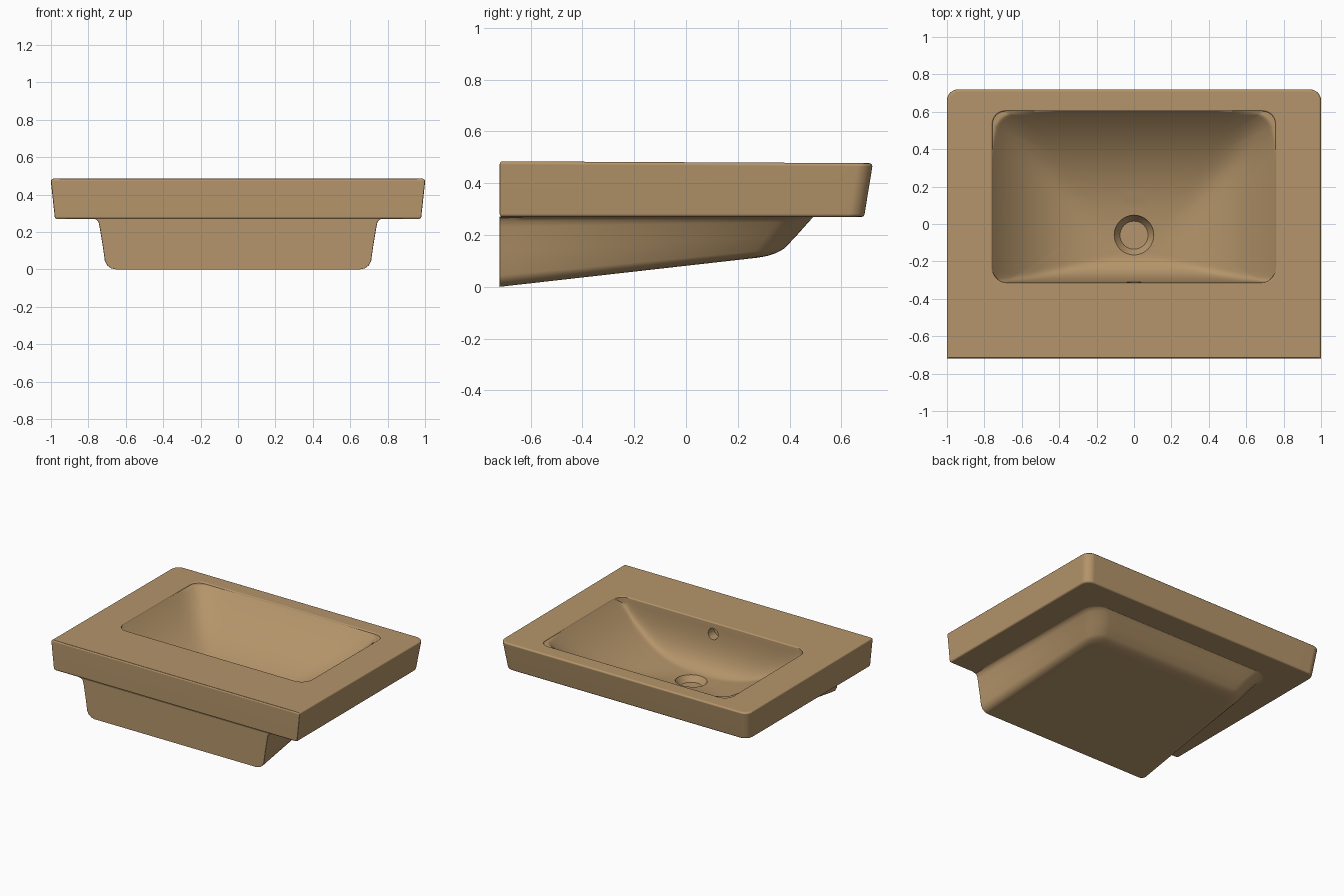
import bpy, bmesh, math

cube = bpy.data.objects.get("Cube")
if cube:
    bpy.data.objects.remove(cube, do_unlink=True)

clay = bpy.data.materials.new("tan_ceramic")
clay.use_nodes = True
tan = (0.46, 0.30, 0.145, 1)
clay.diffuse_color = tan
clay.node_tree.nodes["Principled BSDF"].inputs["Base Color"].default_value = tan

WALL_Y = -0.72      # flat side that meets the wall
SLAB_Z = 0.27       # underside of the slab


def top_z(y):
    return 0.481 - 0.005 * y


def outline(hx, y0, y1, r0, r1, steps=20, arc=8):
    """Rounded rectangle: r0 at the low-y corners, r1 at the high-y corners."""
    corners = [(hx - r0, y0 + r0, r0, -90), (hx - r1, y1 - r1, r1, 0),
               (r1 - hx, y1 - r1, r1, 90), (r0 - hx, y0 + r0, r0, 180)]
    pts = []
    for i, (cx, cy, r, start) in enumerate(corners):
        for k in range(arc + 1):
            a = math.radians(start + 90 * k / arc)
            pts.append((cx + r * math.cos(a), cy + r * math.sin(a)))
        nx, ny, nr, na = corners[(i + 1) % 4]
        end = (nx + nr * math.cos(math.radians(na)), ny + nr * math.sin(math.radians(na)))
        ax, ay = pts[-1]
        for k in range(1, steps):
            f = k / steps
            pts.append((ax + (end[0] - ax) * f, ay + (end[1] - ay) * f))
    return pts


def loft(name, rings):
    """Closed solid through rings of equal point count, capped at both ends."""
    bm = bmesh.new()
    loops = [[bm.verts.new(p) for p in ring] for ring in rings]
    n = len(loops[0])
    for a, b in zip(loops, loops[1:]):
        for i in range(n):
            j = (i + 1) % n
            bm.faces.new((a[i], a[j], b[j], b[i]))
    bm.faces.new(loops[0][::-1])
    bm.faces.new(loops[-1])
    bmesh.ops.recalc_face_normals(bm, faces=bm.faces)
    mesh = bpy.data.meshes.new(name)
    bm.to_mesh(mesh)
    bm.free()
    mesh.materials.append(clay)
    obj = bpy.data.objects.new(name, mesh)
    bpy.context.collection.objects.link(obj)
    return obj


def combine(target, other, operation):
    """Apply a boolean and discard the helper."""
    mod = target.modifiers.new("boolean", 'BOOLEAN')
    mod.operation, mod.solver, mod.object = operation, 'EXACT', other
    bpy.context.view_layer.objects.active = target
    bpy.ops.object.modifier_apply(modifier=mod.name)
    bpy.data.objects.remove(other, do_unlink=True)


# Slab: tapered sides, rounded far corners, softened edges
def slab_ring(t, inset, drop):
    pts = outline(0.98 + 0.02 * t - inset, WALL_Y + min(inset, 0.006),
                  0.69 + 0.03 * t - inset, 0.004, 0.06)
    return [(x, y, SLAB_Z + (top_z(y) - SLAB_Z) * t + drop) for x, y in pts]


E = 0.012
soft = [(E * (1 - math.sin(a)), E * (1 - math.cos(a)))
        for a in (math.radians(d) for d in (0, 30, 60, 90))]
basin = loft("washbasin", [slab_ring(0, i, d) for i, d in soft]
             + [slab_ring(1, i, -d) for i, d in reversed(soft)])


# Underbody: sloping belly whose sides lean in more towards the far end
def belly_ring(t, hx, y1, r):
    pts = []
    for x, y in outline(hx, WALL_Y, y1, 0.004, r):
        v = (y - WALL_Y) / 1.02
        low = 0.115 * v
        pts.append((x * (1 - 0.1 * v * (1 - t)), y, low + (SLAB_Z + 0.002 - low) * t))
    return pts


belly = [(0, 0.655, 0.28, 0.08), (0.02, 0.678, 0.317, 0.09), (0.07, 0.698, 0.35, 0.1),
         (0.16, 0.712, 0.38, 0.11), (0.5, 0.725, 0.43, 0.12), (0.85, 0.741, 0.475, 0.12),
         (0.93, 0.746, 0.485, 0.12), (0.98, 0.757, 0.492, 0.12), (1, 0.778, 0.50, 0.12)]
combine(basin, loft("underbody", [belly_ring(*b) for b in belly]), 'UNION')

# Bowl: scooped floor, steep near the wall side and gentle at the far side
HX, Y0, Y1, FLOOR = 0.757, -0.314, 0.603, 0.15
MID = (Y0 + Y1) / 2


def bowl_z(x, y):
    side = abs(x / HX) ** 3
    far = max(0, (y + 0.25) / (Y1 + 0.25)) ** 3
    u = min(1, max(0, (-0.15 - y) / (-0.15 - Y0)))
    near = 1 - (1 - u ** 2.5) ** 0.4
    depth = (side ** 4 + far ** 4 + near ** 4) ** 0.25
    rim = top_z(y) - 0.009
    return min(rim, FLOOR + (rim - FLOOR) * depth)


COUNT = 36
rings = []
for k in range(1, COUNT + 1):
    s = 1 - (1 - k / COUNT) ** 2
    rings.append([(x * s, MID + (y - MID) * s, bowl_z(x * s, MID + (y - MID) * s))
                  for x, y in outline(HX, Y0, Y1, 0.08, 0.07)])
for grow, dz in ((0.001, -0.005), (0.004, -0.002), (0.009, 0.0005), (0.009, 0.1)):
    rings.append([(x, y, top_z(y) + dz) for x, y in
                  outline(HX + grow, Y0 - grow, Y1 + grow, 0.08 + grow, 0.07 + grow)])
combine(basin, loft("bowl_cutter", rings), 'DIFFERENCE')


# Drain recess and overflow hole
def circle(r, n=48):
    return [(r * math.cos(math.tau * i / n), r * math.sin(math.tau * i / n)) for i in range(n)]


drain = [[(x, y - 0.06, z) for x, y in circle(r)]
         for r, z in ((0.075, 0.11), (0.105, 0.148), (0.112, 0.2))]
combine(basin, loft("drain_cutter", drain), 'DIFFERENCE')

overflow = [[(x, y, 0.40 + z) for x, z in circle(0.04, 32)] for y in (-0.38, -0.2)]
combine(basin, loft("overflow_cutter", overflow), 'DIFFERENCE')

# Smooth shading with crisp creases
bpy.ops.object.select_all(action='DESELECT')
basin.select_set(True)
bpy.context.view_layer.objects.active = basin
bpy.ops.object.shade_smooth_by_angle(angle=math.radians(35))
weighted = basin.modifiers.new("weighted_normals", 'WEIGHTED_NORMAL')
weighted.keep_sharp = True
